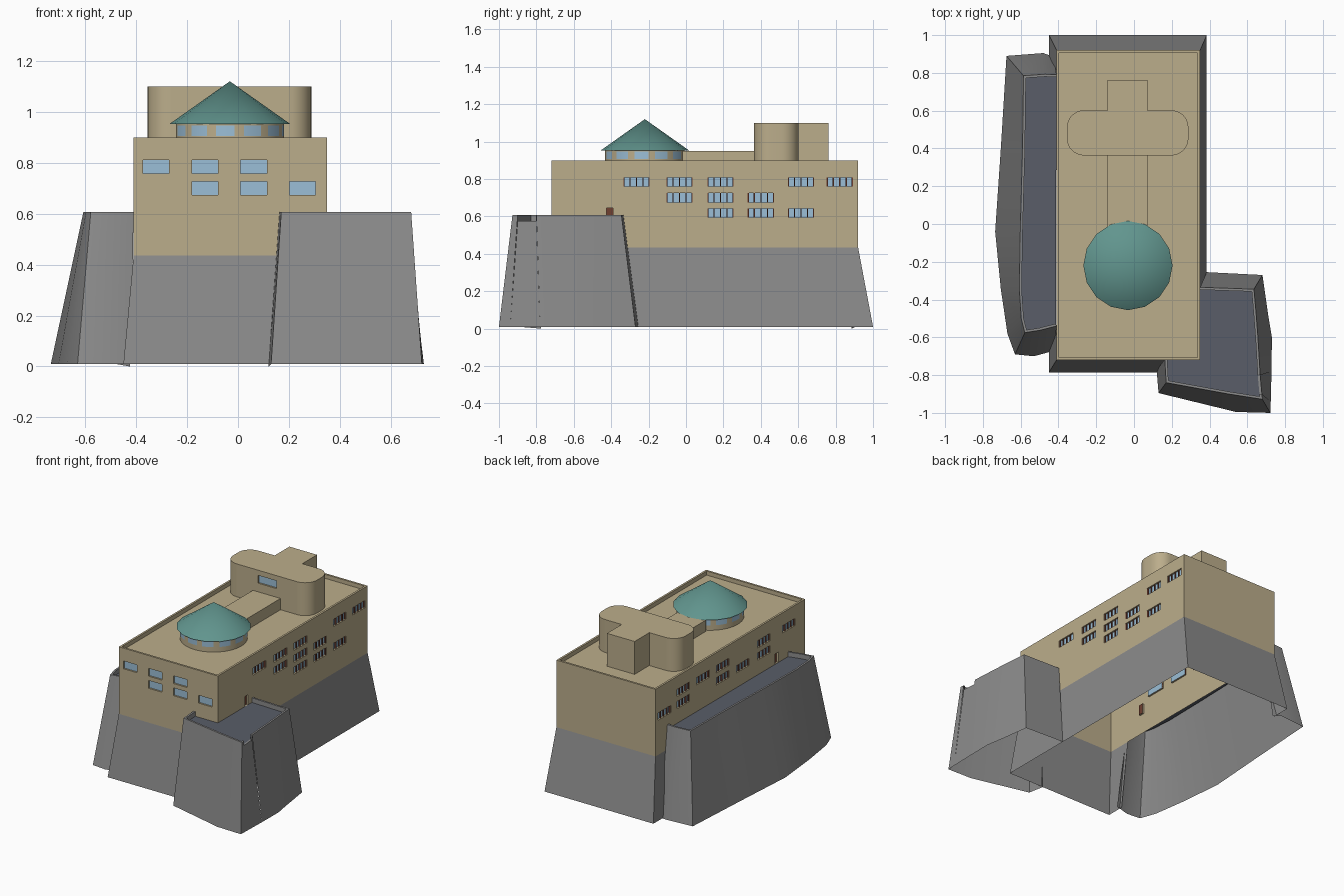
import bpy, math
from mathutils import Vector

if "Cube" in bpy.data.objects:
    bpy.data.objects.remove(bpy.data.objects["Cube"])

def material(name, rgb):
    m = bpy.data.materials.new(name)
    m.diffuse_color = (*rgb, 1)
    m.use_nodes = True
    m.node_tree.nodes["Principled BSDF"].inputs["Base Color"].default_value = m.diffuse_color
    return m

TAN = material("sandstone", (0.50, 0.42, 0.26))
GREY = material("rock_wall", (0.26, 0.26, 0.26))
FLOOR = material("terrace_floor", (0.10, 0.11, 0.14))
GLASS = material("glass", (0.33, 0.52, 0.68))
BROWN = material("brown_frame", (0.16, 0.05, 0.03))
TEAL = material("teal_roof", (0.12, 0.30, 0.27))

X0, X1, Y0, Y1 = -0.41, 0.35, -0.72, 0.92      # building footprint
ZB, ZT, ZR = 0.435, 0.90, 0.872                # wall foot, parapet top, roof

def build(name, quads, mat, smooth=False):
    """Mesh from a list of faces, each a list of points."""
    verts, faces, index = [], [], {}
    for q in quads:
        f = []
        for p in q:
            k = tuple(round(c, 5) for c in p)
            if k not in index:
                index[k] = len(verts)
                verts.append(k)
            f.append(index[k])
        faces.append(f)
    me = bpy.data.meshes.new(name)
    me.from_pydata(verts, [], faces)
    me.materials.append(mat)
    ob = bpy.data.objects.new(name, me)
    bpy.context.collection.objects.link(ob)
    if smooth:
        bpy.ops.object.select_all(action='DESELECT')
        ob.select_set(True)
        bpy.context.view_layer.objects.active = ob
        bpy.ops.object.shade_smooth_by_angle(angle=math.radians(40))
    return ob

def up(p, z):
    return (p[0], p[1], z)

def side(a, b, z0, z1):
    return [up(a, z0), up(b, z0), up(b, z1), up(a, z1)]

def prism(name, pts, z0, z1, mat, skip=(), smooth=False):
    n = len(pts)
    q = [side(pts[i], pts[(i + 1) % n], z0, z1) for i in range(n) if i not in skip]
    return build(name, q + [[up(p, z1) for p in pts]], mat, smooth)

def rect(x0, x1, y0, y1):
    return [(x0, y0), (x1, y0), (x1, y1), (x0, y1)]

def wall(name, a, b, z0, z1, holes, depth=0.012):
    """Wall from a to b (left to right from outside); holes = (u, z, w, h, panes, mat)."""
    a, b = Vector((*a, 0)), Vector((*b, 0))
    d = (b - a).normalized()
    inward = Vector((-d.y, d.x, 0)) * depth
    P = lambda u, z, k=0: a + d * u + inward * k + Vector((0, 0, z))
    R = [(u - w / 2, u + w / 2, z - h / 2, z + h / 2) for u, z, w, h, *_ in holes]
    us = sorted({0, round((b - a).length, 5), *[round(c, 5) for r in R for c in r[:2]]})
    zs = sorted({z0, z1, *[round(c, 5) for r in R for c in r[2:]]})
    walls, fill, bars = [], {}, []
    for l, r in zip(us, us[1:]):
        for lo, hi in zip(zs, zs[1:]):
            mu, mz = (l + r) / 2, (lo + hi) / 2
            if not any(h[0] < mu < h[1] and h[2] < mz < h[3] for h in R):
                walls.append([P(l, lo), P(r, lo), P(r, hi), P(l, hi)])
    for (l, r, lo, hi), h in zip(R, holes):
        c = [(l, lo), (r, lo), (r, hi), (l, hi)]
        walls += [[P(*c[i]), P(*c[i - 1]), P(*c[i - 1], 1), P(*c[i], 1)] for i in range(4)]
        fill.setdefault(h[5], []).append([P(*p, 1) for p in c])
        for i in range(h[4] + 1 if h[4] > 1 else 0):
            m = min(max(l + (r - l) * i / h[4], l + 0.003), r - 0.003)
            s, e = m - 0.003, m + 0.003
            bars += [[P(s, lo, .3), P(e, lo, .3), P(e, hi, .3), P(s, hi, .3)],
                     [P(s, lo, 1), P(s, lo, .3), P(s, hi, .3), P(s, hi, 1)],
                     [P(e, lo, .3), P(e, lo, 1), P(e, hi, 1), P(e, hi, .3)]]
    build(name, walls, TAN)
    for m, q in fill.items():
        build(name + ("_windows" if m == GLASS else "_door"), q, m)
    if bars:
        build(name + "_mullions", bars, BROWN)

# Tan building walls with recessed windows and doors
Z1, Z2, Z3 = 0.784, 0.70, 0.618
front = [(x, z, 0.103, 0.054, 1, GLASS) for x, z in
         [(-.322, Z1), (-.13, Z1), (.062, Z1), (-.13, Z2), (.062, Z2), (.253, Z2)]]
right = [(y, z, 0.14, 0.05, 4, GLASS) for z, ys in
         [(Z1, (-.265, -.035, .185, .615, .822)), (Z2, (-.035, .185, .40)),
          (Z3, (.185, .40, .615))] for y in ys]
left = [(y, z, 0.14, 0.05, 4, GLASS) for z, ys in
        [(Z1, (-.54, -.265, .185, .40, .615)), (Z2, (-.265, -.035, .185, .615, .822))] for y in ys]
door = (-0.408, 0.61, 0.035, 0.07, 1, BROWN)
shift = lambda hs, f: [(f(h[0]), *h[1:]) for h in hs]
wall("front_wall", (X0, Y0), (X1, Y0), ZB, ZT, shift(front, lambda x: x - X0))
wall("right_wall", (X1, Y0), (X1, Y1), ZB, ZT, shift(right + [door], lambda y: y - Y0))
wall("left_wall", (X0, Y1), (X0, Y0), ZB, ZT, shift(left + [door], lambda y: Y1 - y))
wall("back_wall", (X1, Y1), (X0, Y1), ZB, ZT, [])

# Flat roof sunk behind a thin parapet
o, t = rect(X0, X1, Y0, Y1), 0.014
i_ = rect(X0 + t, X1 - t, Y0 + t, Y1 - t)
q = [[up(p, ZR) for p in i_]]
for k in range(4):
    n = (k + 1) % 4
    q.append([up(o[k], ZT), up(o[n], ZT), up(i_[n], ZT), up(i_[k], ZT)])
    q.append(side(i_[n], i_[k], ZR, ZT))
build("roof", q, TAN)

# Flared grey base; the left side is open behind the terrace
bt = rect(-0.45, 0.385, -0.785, 1.0)
quads = [[up(bt[k], .01), up(bt[k + 1], .01), up(o[k + 1], ZB), up(o[k], ZB)] for k in range(3)]
for ya, yb, yc, yd in [(1.0, .87, .78, Y1), (-.66, -.785, Y0, -.55)]:
    quads.append([(-.45, ya, .01), (-.45, yb, .01), (X0, yc, ZB), (X0, yd, ZB)])
build("base", quads, GREY)

def terrace(name, bottom, top, closing, gap=None, zt=0.607, zf=0.575, t=0.013):
    """Sloped retaining wall with a thin parapet and a sunken floor."""
    T = [Vector(p) for p in top]
    N = []
    for a, b in zip(T, T[1:]):
        d = (b - a).normalized()
        N.append(Vector((-d.y, d.x)))
    inner = []
    for k, p in enumerate(T):
        n1, n2 = N[max(k - 1, 0)], N[min(k, len(N) - 1)]
        inner.append(p + (n1 + n2) * t / (1 + n1.dot(n2)))
    q = []
    for k in range(len(T) - 1):
        z = zf if k == gap else zt
        zb = [0.0 if j == 0 else 0.01 for j in (k, k + 1)]
        q.append([up(bottom[k], zb[0]), up(bottom[k + 1], zb[1]), up(T[k + 1], z), up(T[k], z)])
        q.append([up(T[k], z), up(T[k + 1], z), up(inner[k + 1], z), up(inner[k], z)])
        if k == gap:
            q += [side(T[k], inner[k], zf, zt), side(inner[k + 1], T[k + 1], zf, zt)]
        else:
            q.append(side(inner[k + 1], inner[k], zf, zt))
    build(name + "_wall", q, GREY, True)
    build(name + "_floor", [[up(p, zf) for p in inner + closing]], FLOOR)

# Front right terrace, with a gap in its parapet
terrace("right_terrace",
        [(.12, -.775), (.13, -.895), (.54, -.995), (.722, -1.0), (.724, -.94), (.728, -.78),
         (.73, -.6), (.71, -.48), (.68, -.27), (.385, -.255)],
        [(.163, -.715), (.17, -.84), (.50, -.90), (.68, -.928), (.677, -.90), (.668, -.80),
         (.656, -.6), (.646, -.47), (.635, -.345), (.35, -.335)],
        [(X1, Y0), (.176, Y0)], gap=4)

# Long left terrace
terrace("left_terrace",
        [(-.425, .885), (-.48, .905), (-.675, .89), (-.705, .40), (-.735, -.04), (-.705, -.345),
         (-.67, -.58), (-.63, -.69), (-.53, -.70), (-.42, -.67)],
        [(X0, .79), (-.47, .793), (-.585, .785), (-.59, .40), (-.602, -.03), (-.607, -.345),
         (-.597, -.50), (-.578, -.575), (-.50, -.563), (X0, -.54)],
        [])

# Round lantern drum: tan sills with twelve windows
C, R = (-0.032, -0.22), 0.213
ring = lambda k, r=R: (C[0] + r * math.cos(math.radians(k * 10 + 5)),
                       C[1] + r * math.sin(math.radians(k * 10 + 5)))
tan, glass = [], []
for k in range(36):
    a, b = ring(k), ring(k + 1)
    tan += [side(a, b, ZR, .906), side(a, b, .946, .955)]
    (tan if k % 3 == 0 else glass).append(side(a, b, .906, .946))
build("drum", tan, TAN, True)
build("drum_windows", glass, GLASS, True)

# Conical roof
rim = [(C[0] + .236 * math.cos(k * math.pi / 8), C[1] + .236 * math.sin(k * math.pi / 8), .953)
       for k in range(16)]
cone = [[rim[k - 1], rim[k], (*C, 1.12)] for k in range(16)]
build("cone_roof", cone + [rim[::-1]], TEAL, True)

# Rooftop block with rounded ends, rear annex and link corridor
r, pts = 0.09, []
for cx, cy, s in [(.288 - r, .363 + r, -90), (.288 - r, .602 - r, 0),
                  (-.355 + r, .602 - r, 90), (-.355 + r, .363 + r, 180)]:
    for k in range(9):
        w = math.radians(s + k * 90 / 8)
        pts.append((cx + r * math.cos(w), cy + r * math.sin(w)))
prism("roof_block", pts, ZR, 1.10, TAN, skip=(len(pts) - 1,), smooth=True)
wall("roof_block_front", pts[-1], pts[0], ZR, 1.10, [(-.03 - pts[-1][0], 1.037, .14, .054, 1, GLASS)])
prism("roof_annex", rect(-.14, .072, .602, .763), ZR, 1.10, TAN)
prism("roof_corridor", rect(-.14, .072, -.02, .363), ZR, .95, TAN)
